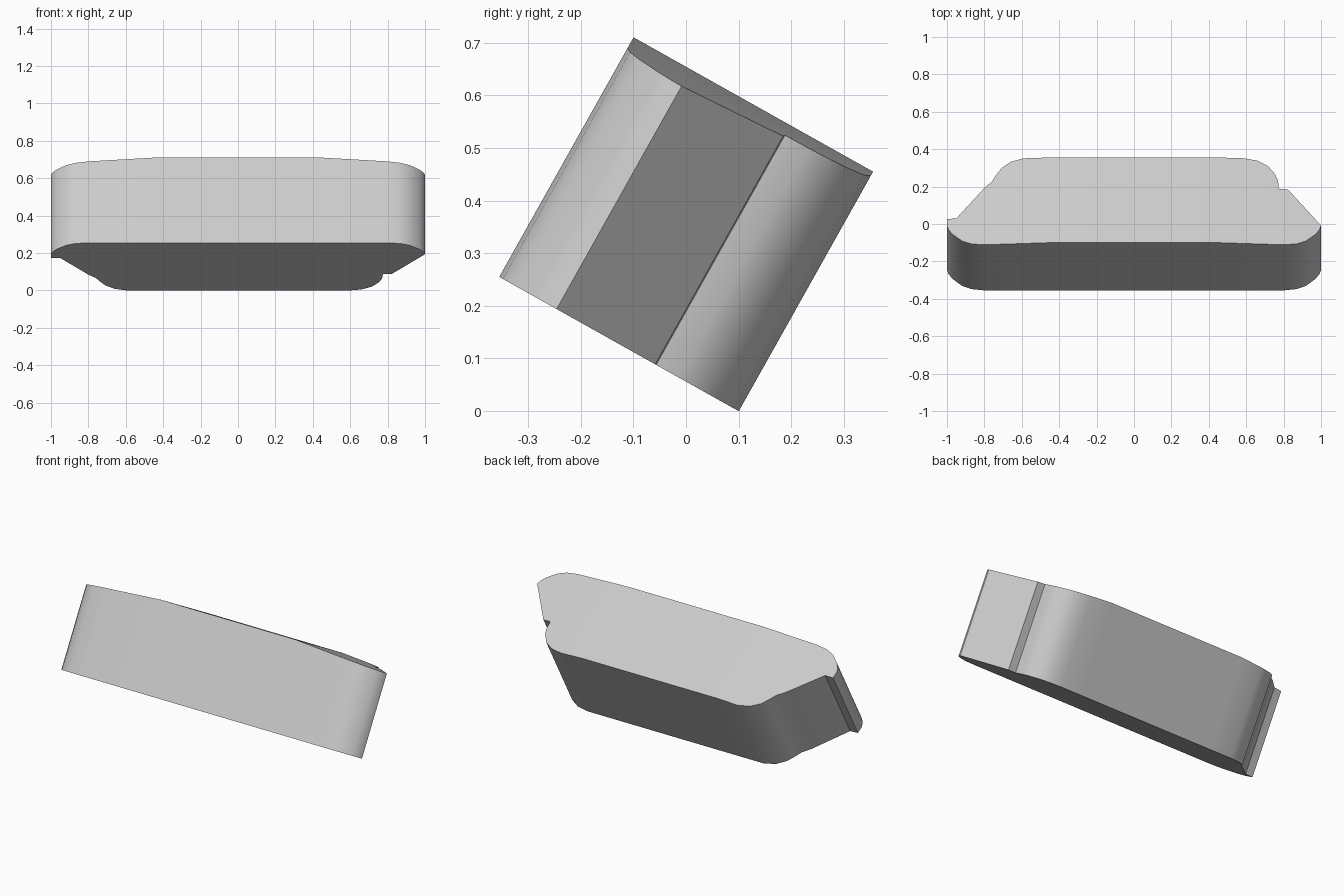
import bpy, bmesh, math
from mathutils import Matrix, Vector

cube = bpy.data.objects.get("Cube")
if cube:
    bpy.data.objects.remove(cube, do_unlink=True)

HEIGHT = 0.522   # length of the extrusion
CREASE = 0.45    # where the top starts to slope off
SLOPE = 0.066
TILT = math.atan2(0.489, 0.872)

# Light grey material
grey = bpy.data.materials.new("light_grey")
grey.use_nodes = True
colour = (0.6, 0.6, 0.6, 1)
grey.diffuse_color = colour
grey.node_tree.nodes["Principled BSDF"].inputs["Base Color"].default_value = colour

# Outline: rounded front corners, then each stepped flank and the back
corner = [(0.8, 0), (0.87, 0.008), (0.92, 0.028), (0.97, 0.07), (0.992, 0.1), (1, 0.125)]
right_flank = [(0.823, 0.34), (0.775, 0.342), (0.77, 0.39), (0.755, 0.43),
               (0.715, 0.48), (0.66, 0.51), (0.59, 0.522)]
left_flank = [(1, 0.165), (0.95, 0.167), (0.8, 0.348), (0.76, 0.385), (0.74, 0.42),
              (0.71, 0.465), (0.66, 0.503), (0.59, 0.522)]
outline = corner + right_flank + [(-x, v) for x, v in reversed(corner + left_flank)]

# Extrude the outline into a block
bm = bmesh.new()
base = bm.faces.new([bm.verts.new((x, v, 0)) for x, v in outline])
result = bmesh.ops.extrude_face_region(bm, geom=[base], use_keep_orig=True)
top = [g for g in result["geom"] if isinstance(g, bmesh.types.BMVert)]
bmesh.ops.translate(bm, verts=top, vec=(0, 0, HEIGHT))

# Crease the top and slope it down towards both ends
for side in (-1, 1):
    bmesh.ops.bisect_plane(bm, geom=bm.verts[:] + bm.edges[:] + bm.faces[:],
                           plane_co=(side * CREASE, 0, 0), plane_no=(1, 0, 0))
for vert in bm.verts:
    if vert.co.z > HEIGHT / 2:
        vert.co.z -= SLOPE * max(0, abs(vert.co.x) - CREASE)
bmesh.ops.recalc_face_normals(bm, faces=bm.faces[:])

# Lean the block backwards so it rests on its rear lower edge
lean = Matrix.Translation(Vector((0, -0.355, 0.255))) @ Matrix.Rotation(-TILT, 4, "X")
bm.transform(lean)

mesh = bpy.data.meshes.new("tilted_block")
bm.to_mesh(mesh)
bm.free()
mesh.materials.append(grey)
block = bpy.data.objects.new("tilted_block", mesh)
bpy.context.collection.objects.link(block)

# Smooth the rounded corners only
bpy.ops.object.select_all(action="DESELECT")
block.select_set(True)
bpy.context.view_layer.objects.active = block
bpy.ops.object.shade_smooth_by_angle(angle=math.radians(30))
